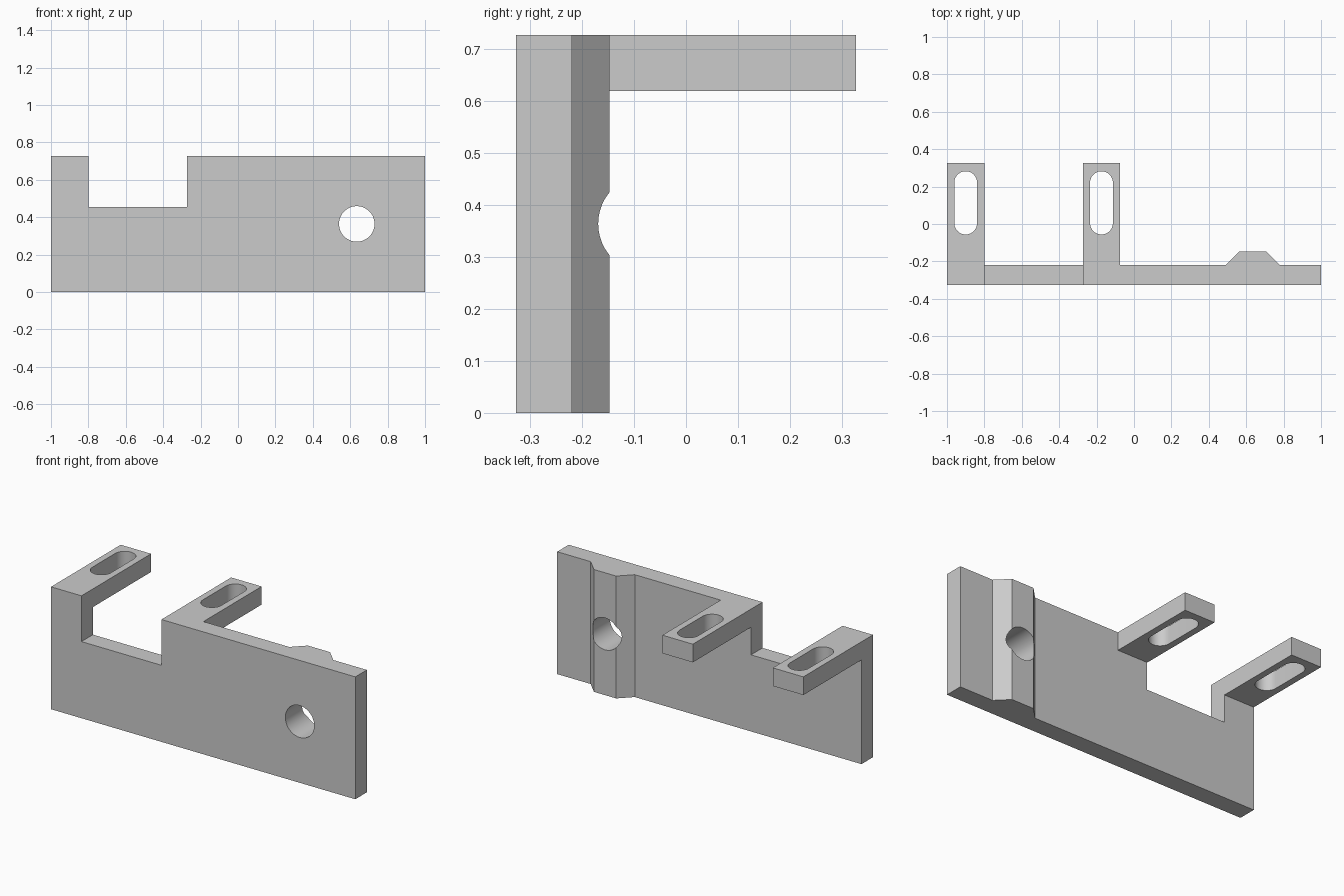
import bpy, bmesh
from math import cos, sin, pi, radians
from mathutils import Vector

if "Cube" in bpy.data.objects:
    bpy.data.objects.remove(bpy.data.objects["Cube"])

LEFT, BACK, TOP = -1.0, 0.327, 0.727
PLATE_BACK, RIB_BACK = -0.219, -0.147
ARM_WIDTH, ARM_BOTTOM = 0.2, 0.619
ARM_STARTS = (LEFT, -0.274)

grey = bpy.data.materials.new("plain grey")
grey.use_nodes = True
colour = (0.6, 0.6, 0.6, 1)
grey.diffuse_color = colour
grey.node_tree.nodes["Principled BSDF"].inputs["Base Color"].default_value = colour


def prism(name, profile, axis, start, end):
    """Extrude a 2D profile along y (profile in x, z) or z (profile in x, y)."""
    bm = bmesh.new()
    place = (lambda a, b: (a, start, b)) if axis == "y" else (lambda a, b: (a, b, start))
    face = bm.faces.new([bm.verts.new(place(a, b)) for a, b in profile])
    depth = end - start
    offset = Vector((0, depth, 0)) if axis == "y" else Vector((0, 0, depth))
    result = bmesh.ops.extrude_face_region(bm, geom=[face])
    moved = [g for g in result["geom"] if isinstance(g, bmesh.types.BMVert)]
    bmesh.ops.translate(bm, verts=moved, vec=offset)
    bmesh.ops.recalc_face_normals(bm, faces=bm.faces)
    mesh = bpy.data.meshes.new(name)
    bm.to_mesh(mesh)
    bm.free()
    mesh.materials.append(grey)
    obj = bpy.data.objects.new(name, mesh)
    bpy.context.collection.objects.link(obj)
    return obj


def rectangle(a0, a1, b0, b1):
    return [(a0, b0), (a1, b0), (a1, b1), (a0, b1)]


def stadium(x, low, high, radius, steps=24):
    """Rounded outline between two arc centres; a circle if they coincide."""
    points = []
    for centre, turn in ((high, 0), (low, pi)):
        last = steps + 1 if high > low else steps
        for i in range(last):
            angle = turn + pi * i / steps
            points.append((x + radius * cos(angle), centre + radius * sin(angle)))
    return points


def combine(target, tool, operation):
    mod = target.modifiers.new(operation, "BOOLEAN")
    mod.operation, mod.solver, mod.object = operation, "EXACT", tool
    bpy.context.view_layer.objects.active = target
    bpy.ops.object.modifier_apply(modifier=mod.name)
    bpy.data.objects.remove(tool)


# Upright plate with a notch in its top edge
notch_left, notch_right, notch_z = LEFT + ARM_WIDTH, ARM_STARTS[1], 0.455
bracket = prism("mounting_bracket", [
    (LEFT, 0), (1, 0), (1, TOP), (notch_right, TOP), (notch_right, notch_z),
    (notch_left, notch_z), (notch_left, TOP), (LEFT, TOP)], "y", -BACK, PLATE_BACK)

# Sloped rib up the back, sunk slightly into the plate
rib_x, rib_half, sink = 0.635, 0.073, 0.03
rise = RIB_BACK - PLATE_BACK
foot = rib_half + rise
rib = prism("rib", [
    (rib_x - foot, PLATE_BACK - sink), (rib_x + foot, PLATE_BACK - sink),
    (rib_x + foot, PLATE_BACK), (rib_x + rib_half, RIB_BACK),
    (rib_x - rib_half, RIB_BACK), (rib_x - foot, PLATE_BACK)], "z", 0, TOP)
combine(bracket, rib, "UNION")

# Two arms reaching back, each with a long slot
for x in ARM_STARTS:
    arm = prism("arm", rectangle(x, x + ARM_WIDTH, ARM_BOTTOM, TOP), "y",
                PLATE_BACK - sink, BACK)
    combine(bracket, arm, "UNION")
    slot = prism("slot", stadium(x + ARM_WIDTH / 2, 0.005, 0.221, 0.061), "z",
                 ARM_BOTTOM - 0.1, TOP + 0.1)
    combine(bracket, slot, "DIFFERENCE")

# Round hole through plate and rib
hole = prism("hole", stadium(rib_x, 0.364, 0.364, 0.095), "y", -0.5, 0)
combine(bracket, hole, "DIFFERENCE")

bpy.ops.object.select_all(action="DESELECT")
bracket.select_set(True)
bpy.context.view_layer.objects.active = bracket
bpy.ops.object.shade_smooth_by_angle(angle=radians(30))
